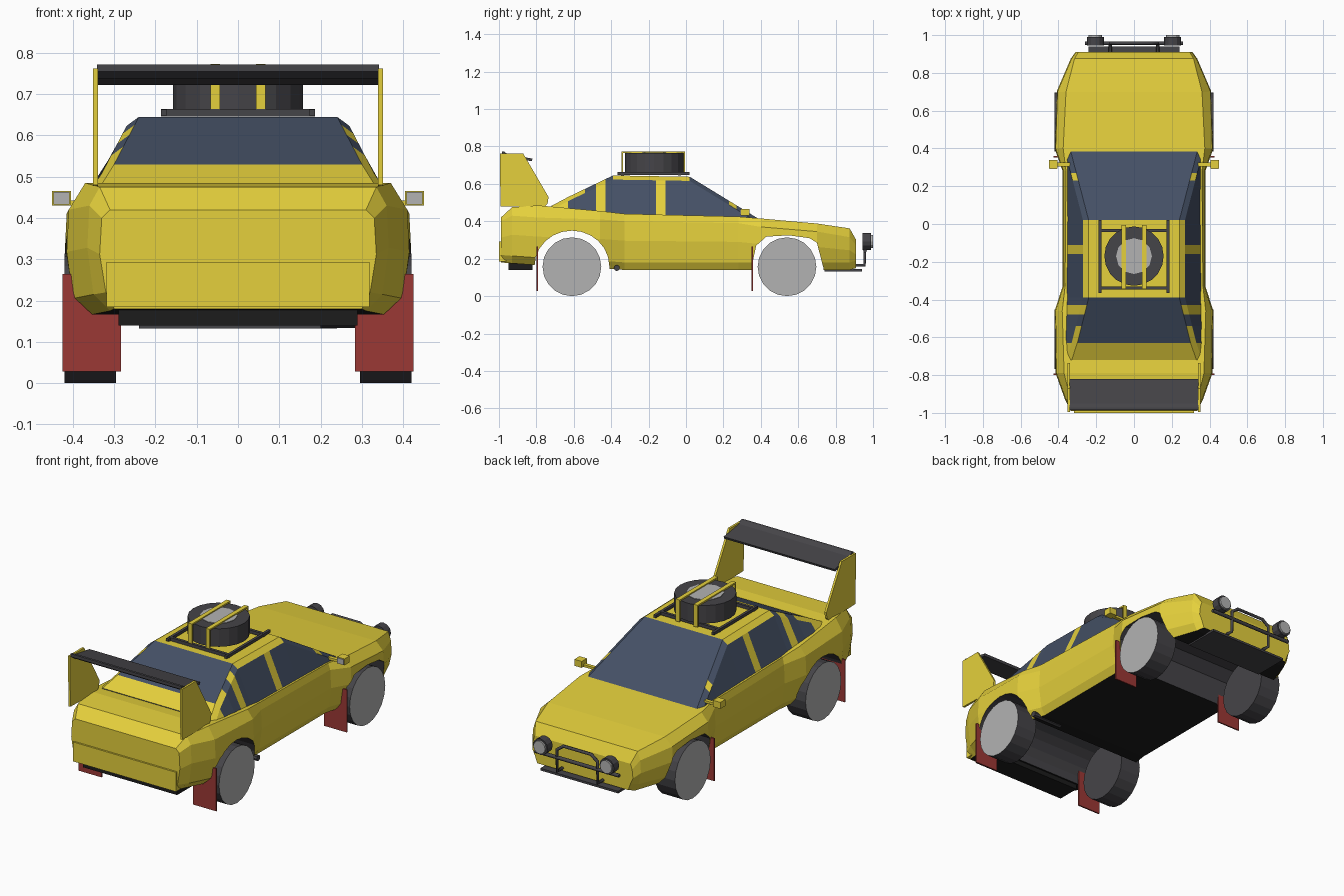
import bpy, bmesh, math
from mathutils import Matrix, Vector

if "Cube" in bpy.data.objects:
    bpy.data.objects.remove(bpy.data.objects["Cube"])


def mat(name, r, g, b):
    m = bpy.data.materials.new(name)
    m.diffuse_color = (r, g, b, 1)
    m.use_nodes = True
    m.node_tree.nodes["Principled BSDF"].inputs["Base Color"].default_value = m.diffuse_color
    return m


YELLOW = mat("yellow_paint", .78, .63, .045)
GLASS = mat("dark_glass", .058, .08, .13)
DARK = mat("dark_grey", .06, .058, .065)
BLACK = mat("black", .012, .012, .012)
RED = mat("red_rubber", .33, .04, .035)
SILVER = mat("light_grey", .45, .45, .45)


def finish(name, bm, mats):
    bmesh.ops.recalc_face_normals(bm, faces=bm.faces)
    me = bpy.data.meshes.new(name)
    bm.to_mesh(me)
    bm.free()
    for m in mats:
        me.materials.append(m)
    ob = bpy.data.objects.new(name, me)
    bpy.context.collection.objects.link(ob)
    return ob


def loft(name, stations, mats, pick):
    """Skin mirrored half sections [(y, [(x, z), ...])]; pick(i, row) gives the material slot."""
    bm = bmesh.new()
    h = len(stations[0][1])
    rings = []
    for y, half in stations:
        pts = half + [(-x, z) for x, z in reversed(half)]
        rings.append([bm.verts.new((x, y, z)) for x, z in pts])
    n = 2 * h
    for i in range(len(rings) - 1):
        for j in range(n):
            k = (j + 1) % n
            f = bm.faces.new((rings[i][j], rings[i][k], rings[i + 1][k], rings[i + 1][j]))
            f.material_index = pick(i, j if j < h else 2 * h - 2 - j)  # row -1 is the floor
    bm.faces.new(rings[0])
    bm.faces.new(rings[-1])
    return finish(name, bm, mats)


def prism(name, pts, x0, x1, m, mirror=False):
    """Extrude a (y, z) profile from x0 to x1."""
    bm = bmesh.new()
    for s in ((1, -1) if mirror else (1,)):
        a = [bm.verts.new((s * x0, y, z)) for y, z in pts]
        b = [bm.verts.new((s * x1, y, z)) for y, z in pts]
        bm.faces.new(a)
        bm.faces.new(b)
        for i in range(len(pts)):
            k = (i + 1) % len(pts)
            bm.faces.new((a[i], a[k], b[k], b[i]))
    return finish(name, bm, [m])


def box(name, x, y, z, m, mirror=False):
    pts = [(y[0], z[0]), (y[1], z[0]), (y[1], z[1]), (y[0], z[1])]
    return prism(name, pts, x[0], x[1], m, mirror)


def cyl(name, p, q, r, sides, mats, cap=0):
    """Cylinder from p to q; the cap at q can use its own material slot."""
    p, q = Vector(p), Vector(q)
    d = q - p
    bm = bmesh.new()
    M = Matrix.Translation((p + q) / 2) @ d.to_track_quat('Z', 'Y').to_matrix().to_4x4()
    bmesh.ops.create_cone(bm, cap_ends=True, segments=sides, radius1=r, radius2=r,
                          depth=d.length, matrix=M)
    for f in bm.faces:
        if (f.calc_center_median() - q).length < 1e-4:
            f.material_index = cap
    return finish(name, bm, mats)


def tube(name, pts, r, m):
    cu = bpy.data.curves.new(name, 'CURVE')
    cu.dimensions = '3D'
    cu.bevel_depth, cu.bevel_resolution, cu.use_fill_caps = r, 1, True
    sp = cu.splines.new('POLY')
    sp.points.add(len(pts) - 1)
    for pt, c in zip(sp.points, pts):
        pt.co = (*c, 1)
    cu.materials.append(m)
    ob = bpy.data.objects.new(name, cu)
    bpy.context.collection.objects.link(ob)
    bpy.ops.object.select_all(action='DESELECT')
    ob.select_set(True)
    bpy.context.view_layer.objects.active = ob
    bpy.ops.object.convert(target='MESH')


# Lower body: y, floor half width, floor z, side half width, shoulder z, deck half width, deck z
keys = [(-.99, .30, .18, .335, .40, .31, .42), (-.93, .31, .175, .365, .43, .335, .475),
        (-.79, .36, .165, .415, .42, .37, .485), (-.46, .37, .15, .42, .41, .38, .455),
        (-.33, .34, .14, .378, .40, .365, .44), (.28, .34, .14, .378, .39, .36, .425),
        (.40, .37, .14, .42, .37, .375, .415), (.70, .36, .14, .41, .345, .36, .388),
        (.875, .30, .14, .335, .315, .315, .362), (.91, .28, .15, .31, .27, .295, .30)]
body = loft("car_body", [(y, [(wb, zb), (w - .015, zb + .04), (w, zb + .6 * (zs - zb)), (w - .005, zs), (wt, zt)])
                         for y, wb, zb, w, zs, wt, zt in keys],
            [YELLOW, DARK, BLACK], lambda i, row: 2 if row == -1 else 0)

# Wheel arches cut right across the body
rear_arch = [(-.61 + .2 * math.cos(math.radians(a)), .16 + .19 * math.sin(math.radians(a)))
             for a in range(0, 181, 15)]
rear_arch += [(-.81, 0), (-.39, 0)]
front_arch = [(.345, 0), (.35, .15), (.375, .27), (.43, .318), (.55, .325), (.66, .31),
              (.70, .285), (.735, .15), (.74, 0)]
for pts in (rear_arch, front_arch):
    cutter = prism("arch_cutter", pts, -.6, .6, YELLOW)
    for m in (DARK, BLACK):
        cutter.data.materials.append(m)
    for f in cutter.data.polygons:
        f.material_index = 1
    cutter.hide_render = True
    bpy.context.view_layer.objects.active = body
    mod = body.modifiers.new("arch", 'BOOLEAN')
    mod.operation, mod.solver, mod.object = 'DIFFERENCE', 'EXACT', cutter
    bpy.ops.object.modifier_apply(modifier="arch")
    bpy.data.objects.remove(cutter)

# Cabin: y, belt half width, belt z, roof half width, roof z, interpolated at every pillar edge
cabin = [(.385, .365, .39, .335, .415), (.02, .36, .41, .24, .638), (-.39, .365, .42, .24, .645),
         (-.63, .385, .43, .30, .53), (-.72, .385, .43, .33, .482)]


def cabin_section(y):
    for a, b in zip(cabin, cabin[1:]):
        if b[0] - 1e-6 <= y <= a[0] + 1e-6:
            t = (y - a[0]) / (b[0] - a[0])
            wb, zb, wt, zt = [a[i] + t * (b[i] - a[i]) for i in range(1, 5)]
            return (y, [(wb, zb), (wt + .03, zt - .022), (wt, zt)])


cuts = [.385, .27, .23, .02, -.11, -.16, -.39, -.43, -.48, -.54, -.63, -.72]
side_paint, rail_paint, top_paint = {4, 7, 10}, {1, 3, 4, 5, 7, 9, 10}, {3, 4, 5, 10}
loft("cabin", [cabin_section(y) for y in cuts], [GLASS, YELLOW],
     lambda i, row: int(i in (side_paint, rail_paint, top_paint)[max(row, 0)]))

# Wheels and mud flaps
for y, end in ((-.61, "rear"), (.54, "front")):
    for s, side in ((1, "right"), (-1, "left")):
        cyl(f"{end}_{side}_wheel", (s * .295, y, .157), (s * .42, y, .157), .157, 20, [DARK, SILVER], 1)
for y, end in ((-.795, "rear"), (.355, "front")):
    box(f"{end}_mud_flaps", (.283, .425), (y - .004, y + .004), (.028, .265), RED, True)

# Bumper panel, undertrays and exhaust
box("rear_bumper", (-.318, .318), (-1, -.96), (.185, .293), YELLOW)
box("rear_undertray", (-.29, .29), (-.95, -.82), (.14, .18), BLACK)
box("front_skid_plate", (-.24, .24), (.74, .94), (.132, .144), DARK)
cyl("exhaust_pipe", (.2, -.37, .15), (.385, -.37, .15), .016, 8, [DARK])

# Rear wing with end plates
prism("wing_end_plates", [(-.992, .48), (-.995, .762), (-.87, .762), (-.84, .71), (-.735, .53), (-.74, .495), (-.76, .475)],
      .339, .351, YELLOW, True)
prism("rear_wing", [(-.985, .772), (-.972, .772), (-.95, .757), (-.82, .735), (-.825, .722), (-.96, .738), (-.985, .755)],
      -.342, .342, DARK)

# Roof rack, spare wheel and straps
for s, side in ((1, "right"), (-1, "left")):
    box(f"{side}_rack_rail", (s * .172, s * .187), (-.365, .02), (.648, .663), DARK)
    box(f"{side}_strap", (s * .043, s * .067), (-.345, -.005), (.765, .773), YELLOW)
    for y in (-.341, -.009):
        box(f"{side}_strap_end", (s * .043, s * .067), (y - .004, y + .004), (.65, .773), YELLOW)
for y in (-.34, -.035):
    box("rack_cross_bar", (-.187, .187), (y - .008, y + .008), (.646, .664), DARK)
cyl("spare_tyre", (0, -.17, .664), (0, -.17, .764), .157, 20, [DARK])
cyl("spare_hub", (0, -.17, .67), (0, -.17, .767), .095, 12, [SILVER])

# Door mirrors
box("mirror_housings", (.405, .45), (.295, .34), (.43, .466), YELLOW, True)
box("mirror_glass", (.408, .447), (.29, .296), (.433, .463), SILVER, True)
box("mirror_arms", (.34, .41), (.305, .325), (.43, .443), YELLOW, True)

# Front guard bar and spot lamps
tube("guard_hoop", [(-.125, .89, .165), (-.125, .955, .165), (-.125, .957, .285), (-.085, .957, .315),
                    (.085, .957, .315), (.125, .957, .285), (.125, .955, .165), (.125, .89, .165)], .009, DARK)
tube("guard_cross_bar", [(-.26, .957, .242), (.26, .957, .242)], .01, DARK)
for s, side in ((1, "right"), (-1, "left")):
    cyl(f"{side}_spot_lamp", (s * .205, .945, .292), (s * .205, .99, .292), .045, 12, [DARK])
    cyl(f"{side}_lamp_lens", (s * .205, .985, .292), (s * .205, 1.0, .292), .036, 12, [SILVER])
